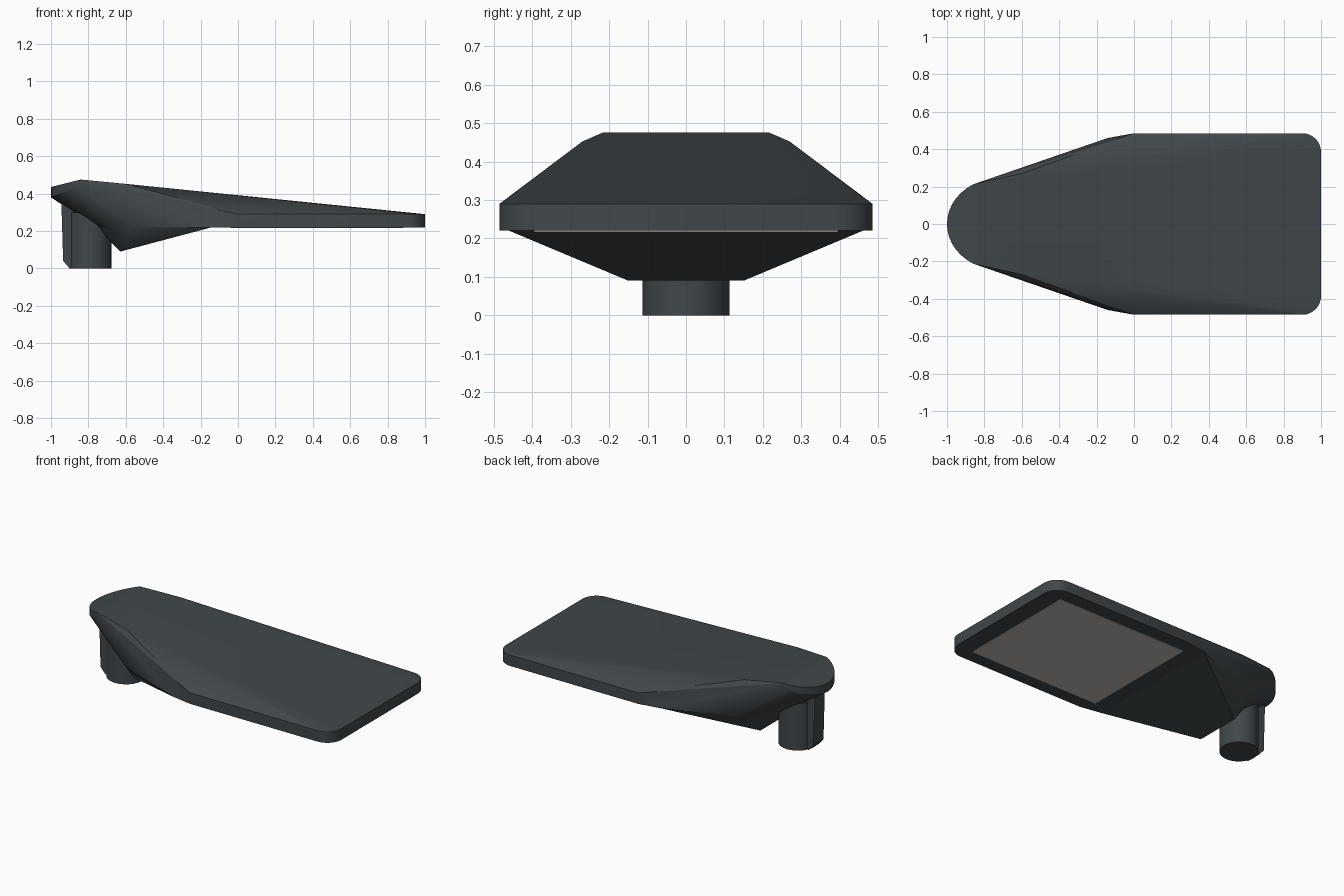
import bpy, bmesh, math

if "Cube" in bpy.data.objects:
    bpy.data.objects.remove(bpy.data.objects["Cube"])

def material(name, rgb):
    m = bpy.data.materials.new(name)
    m.diffuse_color = (*rgb, 1)
    m.use_nodes = True
    m.node_tree.nodes["Principled BSDF"].inputs["Base Color"].default_value = m.diffuse_color
    return m

charcoal = material("charcoal", (0.052, 0.062, 0.069))
lens_grey = material("lens_grey", (0.53, 0.52, 0.50))

def finish(name, bm, mat):
    bmesh.ops.recalc_face_normals(bm, faces=bm.faces)
    me = bpy.data.meshes.new(name)
    bm.to_mesh(me)
    bm.free()
    me.materials.append(mat)
    ob = bpy.data.objects.new(name, me)
    bpy.context.collection.objects.link(ob)
    bpy.ops.object.select_all(action='DESELECT')
    ob.select_set(True)
    bpy.context.view_layer.objects.active = ob
    bpy.ops.object.shade_smooth_by_angle(angle=math.radians(14))
    return ob

def hull(bm, pts):
    vs = [bm.verts.new(p) for p in pts]
    r = bmesh.ops.convex_hull(bm, input=vs)
    junk = set(r["geom_interior"]) | set(r["geom_unused"])
    junk = [v for v in junk if isinstance(v, bmesh.types.BMVert)]
    bmesh.ops.delete(bm, geom=junk, context='VERTS')

def both(*pts):
    return [(x, s * y, z) for x, y, z in pts for s in (1, -1)]

def nose_arc(x_end, depth, half, zf, n=14):
    # elliptical arc around the nose, bulging toward -x
    out = []
    for i in range(n + 1):
        t = math.radians(-60 + 120 * i / n)
        x = x_end - depth * (math.cos(t) - 0.5) / 0.5
        out.append((x, half * math.sin(t) / math.sin(math.radians(60)), zf(x)))
    return out

BASE = 0.22
seam_arc = nose_arc(-0.57, 0.185, 0.295, lambda x: BASE)
shoulder = both((-0.14, 0.46, BASE))

# lamp housing: upper shell
upper = seam_arc + shoulder
upper += nose_arc(-0.86, 0.14, 0.212, lambda x: 0.435 + 0.25 * (x + 1))
upper += nose_arc(-0.86, 0.14, 0.212, lambda x: 0.38 + 0.39 * (x + 1))
upper += both((-0.84, 0.217, 0.475), (-0.6, 0.27, 0.452))
for z in (BASE, 0.29):
    upper += both((0, 0.485, z))
    for i in range(9):
        a = math.radians(90 * i / 8)
        upper += both((0.9 + 0.1 * math.cos(a), 0.385 + 0.1 * math.sin(a), z))
bm = bmesh.new()
hull(bm, upper)

# lamp housing: lower wedge above the post
hull(bm, seam_arc + shoulder + both((-0.63, 0.15, 0.09)))

# open the seam between both shells and close the flat underside
seam = [f for f in bm.faces if all(abs(v.co.z - BASE) < 1e-4 for v in f.verts)]
bmesh.ops.delete(bm, geom=seam, context='FACES')
bmesh.ops.remove_doubles(bm, verts=bm.verts, dist=0.0005)
rim = [v for v in bm.verts if abs(v.co.z - BASE) < 1e-4 and v.co.x > -0.15]
rim.sort(key=lambda v: math.atan2(v.co.y, v.co.x - 0.4))
bm.faces.new(rim)
bmesh.ops.dissolve_limit(bm, angle_limit=0.01, verts=bm.verts, edges=bm.edges)
finish("lamp_housing", bm, charcoal)

# light panel on the underside
bm = bmesh.new()
hull(bm, [(x, y, z) for x in (-0.04, 0.885) for y in (-0.395, 0.395) for z in (0.2165, 0.2215)])
finish("light_panel", bm, lens_grey)

# mounting post
bm = bmesh.new()
ring = [math.tau * i / 32 for i in range(32)]
hull(bm, [(-0.79 + 0.113 * math.cos(a), 0.113 * math.sin(a), z) for a in ring for z in (0, 0.3)])
finish("mounting_post", bm, charcoal)

# ridge along the rear of the post
bm = bmesh.new()
hull(bm, both((-0.84, 0.05, 0), (-0.84, 0.05, 0.4), (-0.90, 0.05, 0),
              (-0.935, 0.05, 0.04), (-0.945, 0.05, 0.37)))
finish("post_ridge", bm, charcoal)
